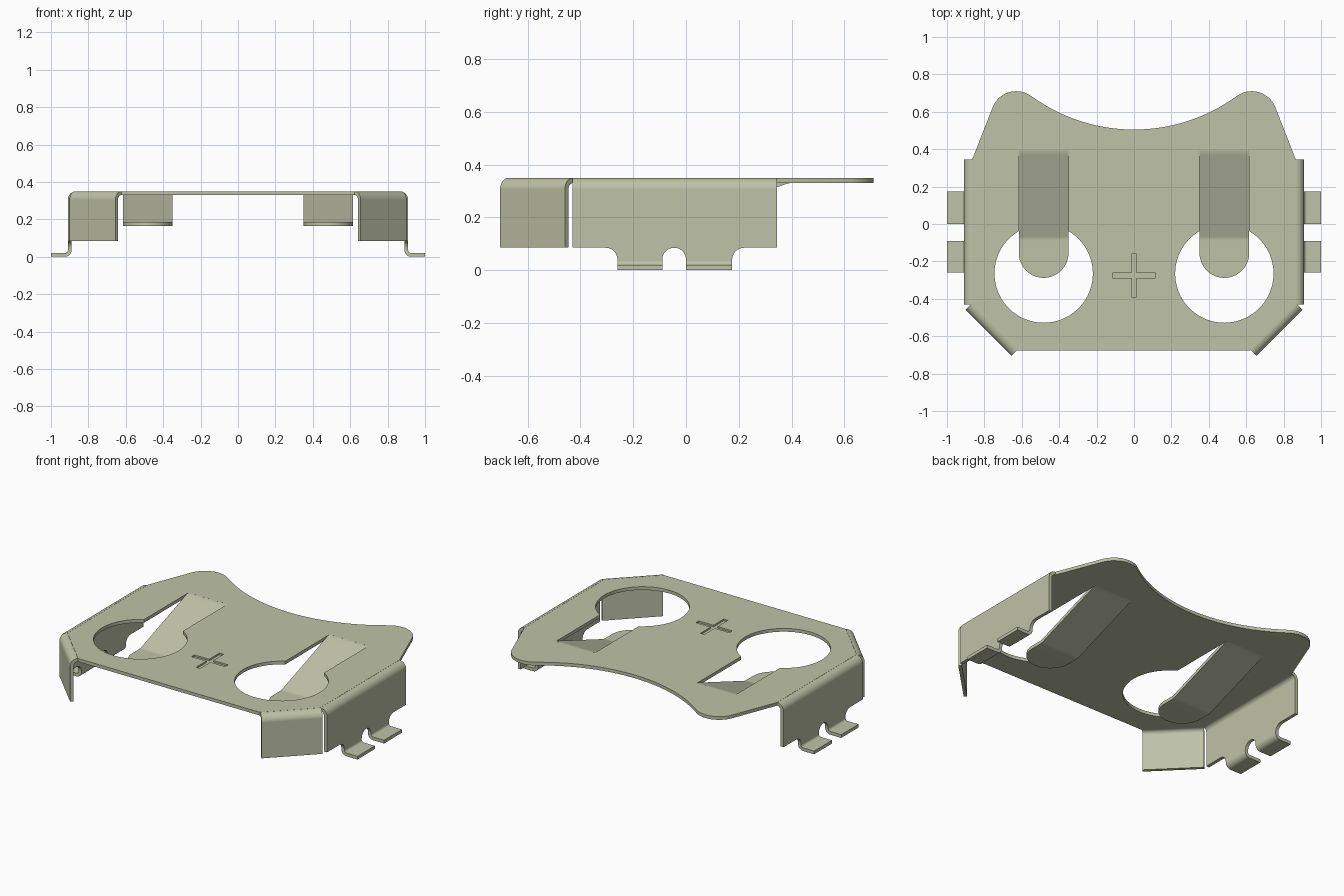
import bpy, bmesh, math
from mathutils import Vector

cube = bpy.data.objects.get("Cube")
if cube:
    bpy.data.objects.remove(cube, do_unlink=True)

THICK = 0.02          # sheet thickness
TOP = 0.34            # mid height of the top plate
BEND = 0.035          # mid radius of the folded edges

COLOUR = (0.52, 0.54, 0.39, 1.0)
metal = bpy.data.materials.new("pale_olive_metal")
metal.use_nodes = True
metal.diffuse_color = COLOUR
metal.node_tree.nodes["Principled BSDF"].inputs["Base Color"].default_value = COLOUR


def arc(cx, cy, r, a0, a1, n):
    """Points on an arc, angles in degrees."""
    return [(cx + r * math.cos(math.radians(a0 + (a1 - a0) * i / n)),
             cy + r * math.sin(math.radians(a0 + (a1 - a0) * i / n))) for i in range(n + 1)]


def activate(ob):
    bpy.ops.object.select_all(action='DESELECT')
    ob.select_set(True)
    bpy.context.view_layer.objects.active = ob


def finish(ob):
    """Apply modifiers, clean up, colour and shade."""
    activate(ob)
    bpy.ops.object.convert(target='MESH')
    bm = bmesh.new()
    bm.from_mesh(ob.data)
    bmesh.ops.remove_doubles(bm, verts=bm.verts, dist=1e-5)
    bmesh.ops.recalc_face_normals(bm, faces=bm.faces)
    bm.to_mesh(ob.data)
    bm.free()
    ob.data.materials.clear()
    ob.data.materials.append(metal)
    bpy.ops.object.shade_smooth_by_angle(angle=math.radians(25))


def sheet(name, outlines, z, thick):
    """Flat plate from closed outlines; inner outlines become holes."""
    cu = bpy.data.curves.new(name, 'CURVE')
    cu.dimensions = '2D'
    cu.fill_mode = 'BOTH'
    cu.extrude = thick / 2
    for pts in outlines:
        sp = cu.splines.new('POLY')
        sp.points.add(len(pts) - 1)
        for p, (x, y) in zip(sp.points, pts):
            p.co = (x, y, 0, 1)
        sp.use_cyclic_u = True
    ob = bpy.data.objects.new(name, cu)
    bpy.context.collection.objects.link(ob)
    ob.location.z = z
    finish(ob)
    return ob


def strip(name, parts, n_dir, t_dir):
    """Folded sheet: rows (n, z, t0, t1) along n_dir, spanning t_dir, mirrored in x."""
    bm = bmesh.new()
    n_dir, t_dir = Vector((*n_dir, 0)), Vector((*t_dir, 0))
    for rows in parts:
        prev = None
        for n, z, t0, t1 in rows:
            cur = [bm.verts.new(n_dir * n + t_dir * t + Vector((0, 0, z))) for t in (t0, t1)]
            if prev:
                bm.faces.new((prev[0], prev[1], cur[1], cur[0]))
            prev = cur
    me = bpy.data.meshes.new(name)
    bm.to_mesh(me)
    bm.free()
    ob = bpy.data.objects.new(name, me)
    bpy.context.collection.objects.link(ob)
    sol = ob.modifiers.new("thickness", 'SOLIDIFY')
    sol.thickness, sol.offset, sol.use_even_offset = THICK, 0, True
    mir = ob.modifiers.new("mirror", 'MIRROR')
    mir.use_mirror_merge = False
    finish(ob)
    ob.modifiers.new("flat_shading", 'WEIGHTED_NORMAL').keep_sharp = True
    return ob


# Top plate: right half outline from front to back, then mirrored
half = [(0.622, -0.675), (0.865, -0.432), (0.865, 0.345)]
half += arc(0.63, 0.575, 0.135, 21.4, 126.2, 20)           # rounded ear
a = math.degrees(math.atan2(0.684 - 1.435, 0.55))
half += arc(0, 1.435, 0.93, a, -90, 20)[1:]                # scooped back edge
outline = half + [(-x, y) for x, y in reversed(half[:-1])]

# Keyhole openings: round hole plus the slot left by the spring tongue
HX, HY, HR, HW = 0.483, -0.265, 0.263, 0.133
ang = math.degrees(math.acos(HW / HR))
keyhole = arc(HX, HY, HR, 180 - ang, 360 + ang, 56) + [(HX + HW, 0.395), (HX - HW, 0.395)]
mirrored = [(-x, y) for x, y in reversed(keyhole)]
plate = sheet("top_plate", [outline, keyhole, mirrored], TOP, THICK)

# Engraved cross in the top of the plate
w, l, cy = 0.014, 0.115, -0.275
cross = [(w, w), (w, l), (-w, l), (-w, w), (-l, w), (-l, -w),
         (-w, -w), (-w, -l), (w, -l), (w, -w), (l, -w), (l, w)]
cutter = sheet("cross_cutter", [[(x, y + cy) for x, y in cross]], TOP + 0.02, 0.04)
cutter.hide_render = True
cut = plate.modifiers.new("cross", 'BOOLEAN')
cut.operation, cut.object, cut.solver = 'DIFFERENCE', cutter, 'EXACT'
finish(plate)
bpy.data.objects.remove(cutter, do_unlink=True)


def fold(edge, t0, t1):
    """Plate edge folded down to the lower rim."""
    pts = arc(edge, TOP - BEND, BEND, 90, 0, 8) + [(edge + BEND, 0.085)]
    return [(n, z, t0, t1) for n, z in pts]


def foot(t0, t1):
    """Tab below the side wall: flared fillets, then an outward bend."""
    r = 0.045
    rows = [(0.90, 0.04 + r * math.sin(math.radians(b)),
             t0 - r * (1 - math.cos(math.radians(b))), t1 + r * (1 - math.cos(math.radians(b))))
            for b in range(90, -1, -10)]
    rows += [(n, z, t0, t1) for n, z in arc(0.925, 0.035, 0.025, 180, 270, 8) + [(1.0, 0.01)]]
    return rows


# Side walls with two solder feet each
strip("side_walls", [fold(0.865, -0.43, 0.345), foot(-0.26, -0.09), foot(0.0, 0.175)],
      (1, 0), (0, 1))

# Angled flaps on the front corners
d = math.sqrt(0.5)
strip("corner_flaps", [fold(0.917, -0.035, 0.312)], (d, -d), (d, d))

# Spring tongues: bent down from the slot, flat rounded tip
path = [(0.396, 0.34), (0.388, 0.339), (0.378, 0.3365), (0.365, 0.332),
        (-0.065, 0.1785), (-0.075, 0.176), (-0.088, 0.175), (-0.155, 0.175)]
tongue = [(y, z, HX - HW, HX + HW) for y, z in path]
for b in list(range(8, 88, 8)) + [85, 89]:
    c, s = HW * math.cos(math.radians(b)), HW * math.sin(math.radians(b))
    tongue.append((-0.155 - s, 0.175, HX - c, HX + c))
strip("spring_tongues", [tongue], (0, 1), (1, 0))
